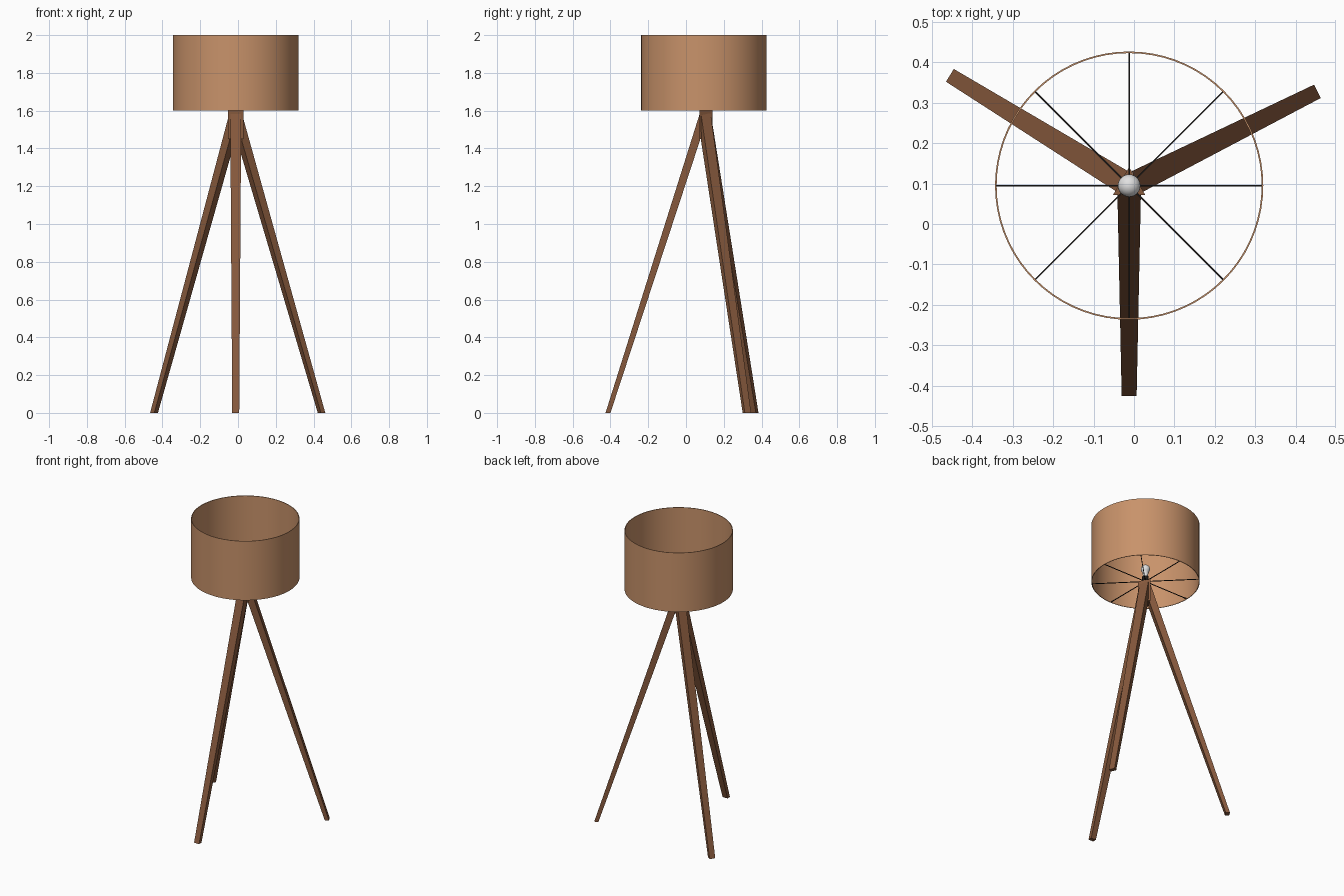
import bpy, bmesh, math
from mathutils import Vector, Matrix

if "Cube" in bpy.data.objects:
    bpy.data.objects.remove(bpy.data.objects["Cube"])

CX, CY = -0.012, 0.095          # lamp axis
AXIS = Matrix.Translation((CX, CY, 0))


def material(name, rgb):
    m = bpy.data.materials.new(name)
    m.diffuse_color = (*rgb, 1)
    m.use_nodes = True
    m.node_tree.nodes["Principled BSDF"].inputs["Base Color"].default_value = m.diffuse_color
    return m


FABRIC = material("tan fabric", (0.58, 0.29, 0.145))
WOOD = material("brown wood", (0.24, 0.10, 0.046))
METAL = material("black metal", (0.012, 0.011, 0.01))
GLASS = material("grey glass", (0.75, 0.75, 0.75))


def make(name, verts, faces, mat, matrix=AXIS, smooth=False):
    me = bpy.data.meshes.new(name)
    me.from_pydata(verts, [], faces)
    bm = bmesh.new()
    bm.from_mesh(me)
    bmesh.ops.remove_doubles(bm, verts=bm.verts, dist=1e-6)
    bmesh.ops.recalc_face_normals(bm, faces=bm.faces)
    bm.to_mesh(me)
    bm.free()
    me.materials.append(mat)
    ob = bpy.data.objects.new(name, me)
    ob.matrix_world = matrix
    bpy.context.collection.objects.link(ob)
    if smooth:
        bpy.ops.object.select_all(action='DESELECT')
        ob.select_set(True)
        bpy.context.view_layer.objects.active = ob
        bpy.ops.object.shade_smooth_by_angle(angle=math.radians(35))
    return ob


def lathe(name, profile, n, mat, closed=False, smooth=True, turn=0.0):
    """Spin an (r, z) profile around the lamp axis."""
    k = len(profile)
    verts = [(r * math.cos(turn + 2 * math.pi * i / n),
              r * math.sin(turn + 2 * math.pi * i / n), z)
             for i in range(n) for r, z in profile]
    faces = []
    for i in range(n):
        j = (i + 1) % n
        for a in range(k if closed else k - 1):
            b = (a + 1) % k
            faces.append((i * k + a, j * k + a, j * k + b, i * k + b))
    return make(name, verts, faces, mat, smooth=smooth)


# Open drum shade with a thin wall
lathe("shade", [(0.332, 1.6), (0.332, 2.0), (0.328, 2.0), (0.328, 1.6)],
      72, FABRIC, closed=True)

# Tapered legs: (radius, half width, height) at each side-profile corner
LEG = [(0.521, 0.0185, 0), (0.495, 0.0185, 0),
       (0.022, 0.028, 1.44), (0.022, 0.029, 1.585)]
for name, deg in (("front_leg", 270), ("right_leg", 26.6), ("left_leg", 148.4)):
    verts = [(r, s * w, z) for s in (-1, 1) for r, w, z in LEG]
    faces = [(0, 1, 2, 3), (7, 6, 5, 4)]
    faces += [(i, (i + 1) % 4, (i + 1) % 4 + 4, i + 4) for i in range(4)]
    make(name, verts, faces, WOOD,
         AXIS @ Matrix.Rotation(math.radians(deg), 4, 'Z'))

# Triangular block joining the legs
lathe("hub_block", [(0.0001, 1.45), (0.046, 1.45), (0.046, 1.6), (0.0001, 1.6)],
      3, WOOD, smooth=False, turn=math.pi / 2)

# Lamp socket
lathe("socket", [(0, 1.6), (0.02, 1.6), (0.02, 1.635), (0, 1.635)], 24, METAL)

# Bulb: narrow neck into a round globe
bulb = [(0.014, 1.635), (0.016, 1.65)]
bulb += [(0.028 * math.cos(math.radians(a)), 1.69 + 0.028 * math.sin(math.radians(a)))
         for a in range(-45, 90, 15)] + [(0, 1.718)]
lathe("bulb", bulb, 24, GLASS)

# Eight thin spokes holding the shade
for i in range(8):
    t = 0.002
    verts = [(x, y, 1.603 + z) for x in (0.01, 0.329)
             for y, z in ((-t, -t), (t, -t), (t, t), (-t, t))]
    faces = [(0, 1, 2, 3), (7, 6, 5, 4)]
    faces += [(k, (k + 1) % 4, (k + 1) % 4 + 4, k + 4) for k in range(4)]
    make(f"spoke_{i + 1}", verts, faces, METAL,
         AXIS @ Matrix.Rotation(i * math.pi / 4, 4, 'Z'))
